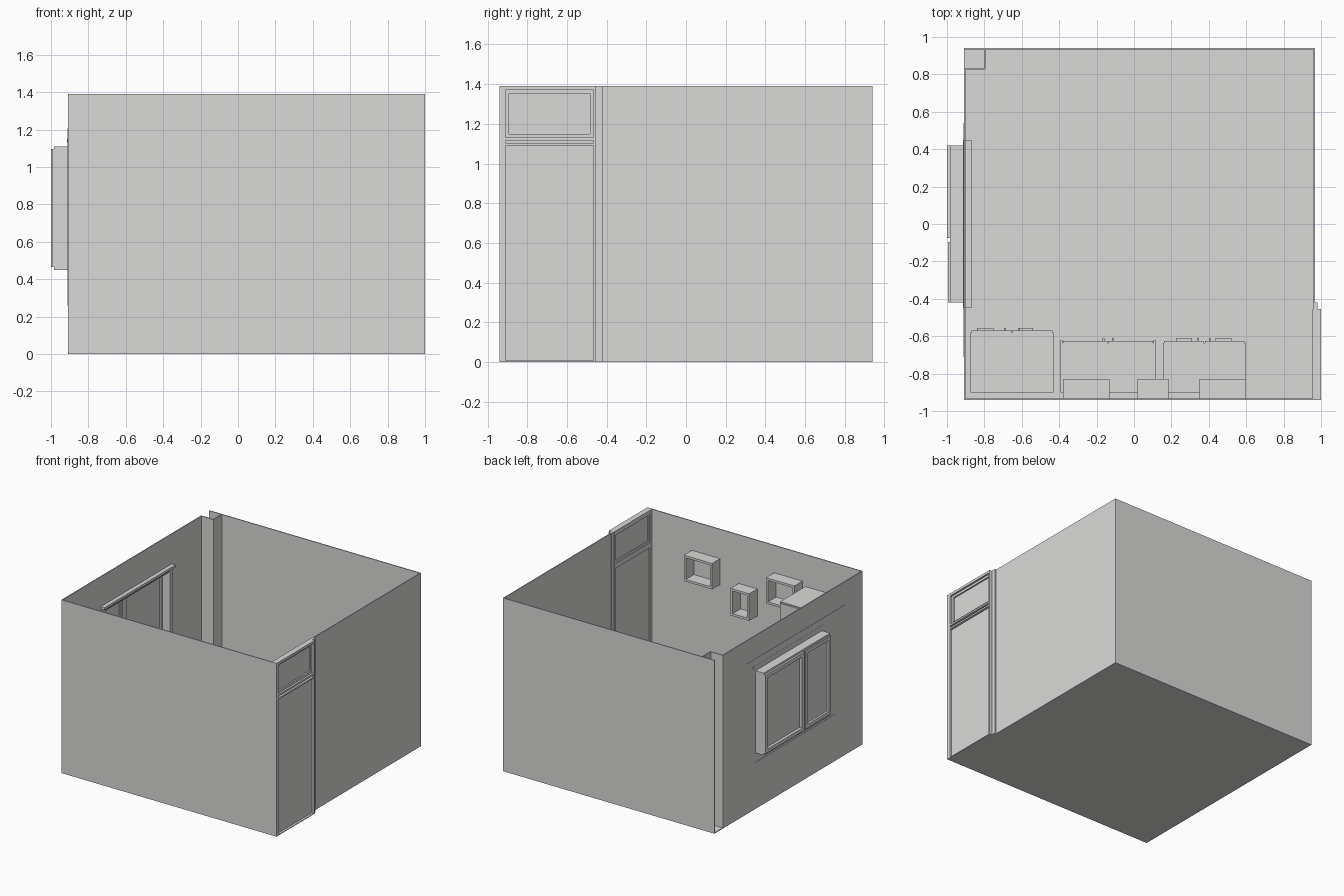
import bpy, bmesh, math
from mathutils import Matrix, Vector

mat = bpy.data.materials.new("plain_grey")
mat.diffuse_color = (0.7, 0.7, 0.69, 1)


def boxes(name, specs):
    """One object made of axis-aligned boxes (x0, x1, y0, y1, z0, z1)."""
    bm = bmesh.new()
    for x0, x1, y0, y1, z0, z1 in specs:
        m = Matrix.Translation(((x0 + x1) / 2, (y0 + y1) / 2, (z0 + z1) / 2)) \
            @ Matrix.Diagonal((x1 - x0, y1 - y0, z1 - z0, 1))
        bmesh.ops.create_cube(bm, size=1, matrix=m)
    me = bpy.data.meshes.new(name)
    bm.to_mesh(me)
    bm.free()
    me.materials.append(mat)
    ob = bpy.data.objects.new(name, me)
    bpy.context.collection.objects.link(ob)
    return ob


def frame_x(x0, x1, y0, y1, z0, z1, t):
    """Four bars around a rectangle lying in the yz plane."""
    return [(x0, x1, y0, y1, z1 - t, z1), (x0, x1, y0, y1, z0, z0 + t),
            (x0, x1, y0, y0 + t, z0 + t, z1 - t), (x0, x1, y1 - t, y1, z0 + t, z1 - t)]


def frame_y(x0, x1, y0, y1, z0, z1, t):
    """Four bars around a rectangle lying in the xz plane."""
    return [(x0, x1, y0, y1, z1 - t, z1), (x0, x1, y0, y1, z0, z0 + t),
            (x0, x0 + t, y0, y1, z0 + t, z1 - t), (x1 - t, x1, y0, y1, z0 + t, z1 - t)]


L, R, F, B, H, T = -0.91, 0.967, -0.94, 0.94, 1.39, 0.008

# Room shell
boxes("floor", [(L, R, F, B, 0, 0.006), (R, 1.0, F, -0.455, 0, 0.006)])
boxes("front_wall", [(L, 1.0, F, F + T, 0, H)])
boxes("back_wall", [(L, R, B - T, B, 0, H)])
boxes("right_wall", [(R - T, R, -0.455, B, 0, H)])
boxes("left_wall", [(L, L + T, F, -0.42, 0, H), (L, L + T, 0.42, 0.83, 0, H),
                    (L, L + T, -0.42, 0.42, 0, 0.45), (L, L + T, -0.42, 0.42, 1.11, H)])
boxes("corner_recess", [(L, -0.795, 0.825, 0.833, 0, H), (-0.803, -0.795, 0.833, B, 0, H)])
boxes("outer_wall_panel", frame_x(L - 0.002, L, -0.71, 0.54, 0.26, 1.205, 0.115))

# Window: box frame, two unequal sashes, panes and inner casing
boxes("window_frame", frame_x(-0.97, L + T, -0.42, 0.42, 0.45, 1.11, 0.015))
boxes("window_sashes", frame_x(-0.985, -0.955, -0.42, 0.42, 0.45, 1.11, 0.03)
      + frame_x(-1.0, -0.96, -0.075, 0.42, 0.465, 1.095, 0.03)
      + frame_x(-0.995, -0.96, -0.42, -0.095, 0.465, 1.095, 0.03)
      + [(-0.985, -0.955, -0.1, -0.07, 0.465, 1.095)])
boxes("window_panes", [(-0.977, -0.971, -0.41, 0.41, 0.46, 1.1)])
boxes("window_casing", frame_x(L, -0.89, -0.44, 0.44, 0.42, 1.14, 0.03)
      + [(L - 0.003, -0.87, -0.45, 0.45, 1.13, 1.15),
         (L, -0.87, -0.45, 0.45, 0.42, 0.445)])

# Door with rail and transom
boxes("door_frame", [(0.955, 1.0, F + T, -0.91, 0, H), (0.955, 1.0, -0.467, -0.455, 0, H),
                     (0.957, 0.98, -0.455, -0.42, 0, H),
                     (0.955, 1.0, -0.91, -0.467, H - 0.02, H)])
boxes("door_rail", [(0.955, 1.0, -0.91, -0.467, 1.09, 1.103),
                    (0.955, 0.98, -0.91, -0.467, 1.103, 1.117),
                    (0.955, 1.0, -0.91, -0.467, 1.117, 1.13)])
boxes("door_leaf", [(0.965, 0.982, -0.91, -0.467, 0.006, 1.09)])
boxes("transom_pane", [(0.967, 0.973, -0.91, -0.467, 1.13, H - 0.02)])
boxes("transom_frame", frame_x(0.96, 0.985, -0.91, -0.467, 1.13, H - 0.02, 0.018))

# Open box shelves on the front wall
for i, (x0, x1, z0, z1) in enumerate([(0.35, 0.6, 0.947, 1.155), (0.02, 0.185, 0.783, 1.0),
                                      (-0.38, -0.13, 0.962, 1.17)]):
    boxes("box_shelf_%d" % (i + 1), frame_y(x0, x1, F + T, -0.83, z0, z1, 0.018))


def handles(name, y, bars, pulls):
    """Horizontal bars (x0, x1, z) and vertical pulls (x, z0, z1) facing +y."""
    boxes(name, [(a, b, y, y + 0.015, z - 0.006, z + 0.006) for a, b, z in bars]
          + [(x - 0.005, x + 0.005, y, y + 0.015, a, b) for x, a, b in pulls])


# Tall cupboard
boxes("tall_cupboard", [(-0.875, -0.43, -0.9, -0.58, 0.006, 1.153)])
boxes("tall_cupboard_doors", [(-0.87, -0.656, -0.58, -0.57, 0.33, 1.145),
                              (-0.65, -0.435, -0.58, -0.57, 0.33, 1.145),
                              (-0.87, -0.435, -0.58, -0.57, 0.18, 0.322),
                              (-0.87, -0.435, -0.58, -0.57, 0.03, 0.172)])
handles("tall_cupboard_handles", -0.57, [(-0.84, -0.75, 0.25), (-0.62, -0.54, 0.25),
        (-0.84, -0.75, 0.1), (-0.62, -0.54, 0.1)], [(-0.69, 0.6, 0.75), (-0.615, 0.6, 0.75)])

# Middle cabinet with side panels
boxes("middle_cabinet", [(-0.383, 0.105, -0.9, -0.635, 0.006, 0.345),
                         (-0.393, -0.383, -0.9, -0.62, 0.006, 0.35),
                         (0.105, 0.115, -0.9, -0.62, 0.006, 0.35)])
boxes("middle_cabinet_doors", [(-0.38, -0.141, -0.635, -0.625, 0.03, 0.34),
                               (-0.135, 0.102, -0.635, -0.625, 0.03, 0.34)])
handles("middle_cabinet_handles", -0.625, [], [(-0.163, 0.15, 0.23), (-0.113, 0.15, 0.23)])

# Right cabinet with drawers over doors
boxes("right_cabinet", [(0.155, 0.597, -0.9, -0.635, 0.006, 0.347)])
boxes("right_cabinet_fronts", [(x, x + 0.212, -0.635, -0.625, a, b)
      for x in (0.16, 0.38) for a, b in ((0.03, 0.235), (0.243, 0.34))])
handles("right_cabinet_handles", -0.625, [(0.225, 0.31, 0.292), (0.435, 0.52, 0.292)],
        [(0.342, 0.11, 0.19), (0.405, 0.11, 0.19)])
